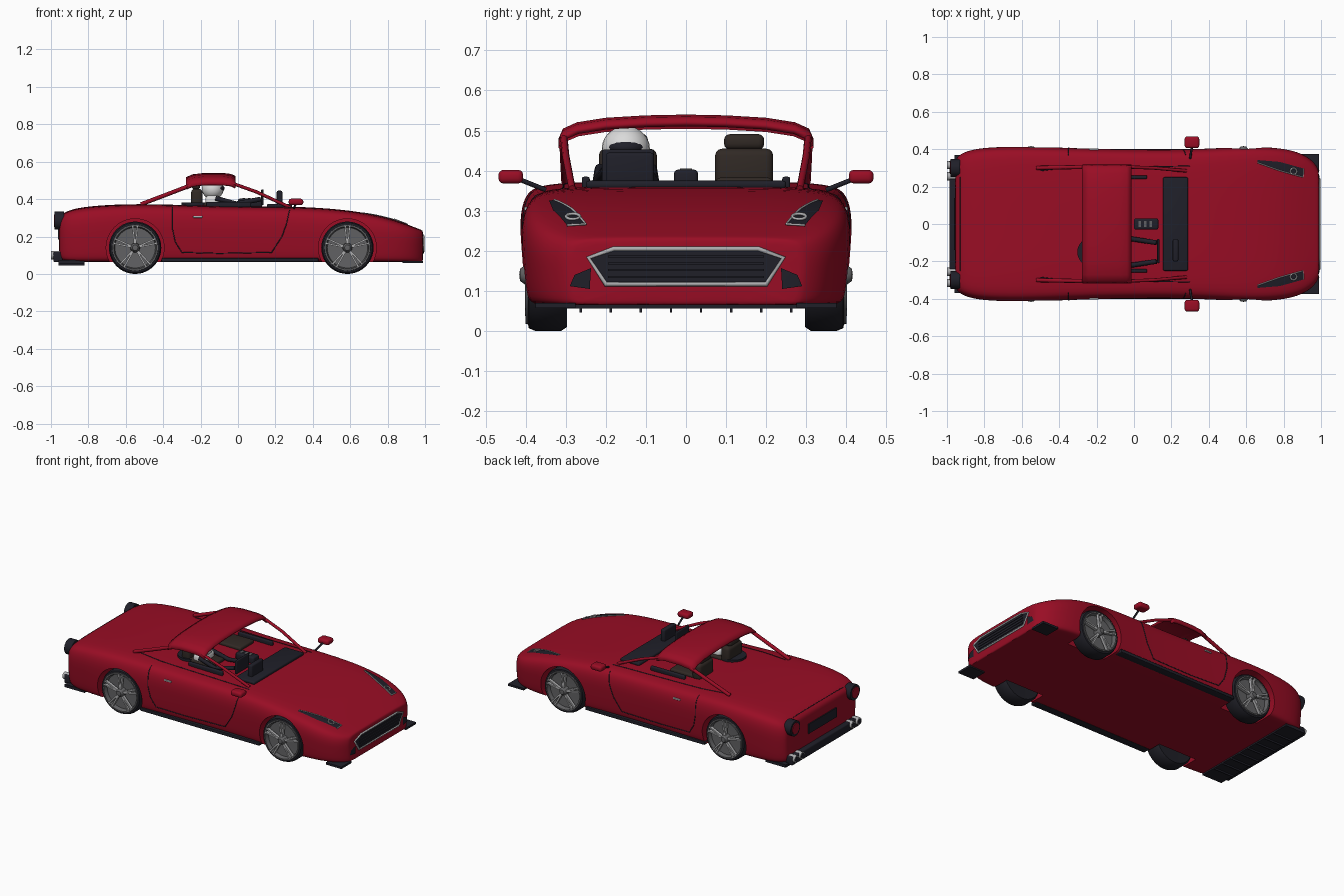
import bpy, bmesh, math
from mathutils import Vector, Matrix
from mathutils.bvhtree import BVHTree

if "Cube" in bpy.data.objects:
    bpy.data.objects.remove(bpy.data.objects["Cube"])


def material(name, r, g, b):
    m = bpy.data.materials.new(name)
    m.use_nodes = True
    m.diffuse_color = (r, g, b, 1)
    m.node_tree.nodes["Principled BSDF"].inputs["Base Color"].default_value = (r, g, b, 1)
    return m


RED = material("red paint", 0.32, 0.004, 0.018)
DARK = material("dark trim", 0.014, 0.014, 0.022)
BROWN = material("brown leather", 0.03, 0.022, 0.018)
TYRE = material("tyre rubber", 0.014, 0.014, 0.02)
GREY = material("rim grey", 0.12, 0.12, 0.125)
SILVER = material("silver metal", 0.42, 0.42, 0.43)
WHITE = material("helmet white", 0.7, 0.7, 0.7)
SIDES = ((1, "left"), (-1, "right"))


def add(name, bm, mat, angle=35):
    bmesh.ops.recalc_face_normals(bm, faces=bm.faces)
    me = bpy.data.meshes.new(name)
    bm.to_mesh(me)
    bm.free()
    me.shade_smooth()
    me.set_sharp_from_angle(angle=math.radians(angle))
    me.materials.append(mat)
    ob = bpy.data.objects.new(name, me)
    bpy.context.collection.objects.link(ob)
    return ob


def box(name, centre, size, mat, round_by=0.0, rot=None):
    bm = bmesh.new()
    bmesh.ops.create_cube(bm, size=1, matrix=Matrix.Diagonal((*size, 1)))
    if round_by:
        bmesh.ops.bevel(bm, geom=bm.edges[:], offset=round_by, segments=3, profile=0.5, affect='EDGES')
    bm.transform(Matrix.Translation(centre) @ (rot or Matrix()))
    return add(name, bm, mat)


def cylinder(name, centre, radius, depth, axis, mat, segments=32):
    bm = bmesh.new()
    turn = Vector((0, 0, 1)).rotation_difference(Vector(axis)).to_matrix().to_4x4()
    bmesh.ops.create_cone(bm, cap_ends=True, segments=segments, radius1=radius, radius2=radius,
                          depth=depth, matrix=Matrix.Translation(centre) @ turn)
    return add(name, bm, mat)


def ball(name, centre, size, mat):
    bm = bmesh.new()
    bmesh.ops.create_uvsphere(bm, u_segments=24, v_segments=14, radius=1,
                              matrix=Matrix.Translation(centre) @ Matrix.Diagonal((*size, 1)))
    return add(name, bm, mat)


def tube(name, points, radius, mat, closed=False):
    cu = bpy.data.curves.new(name, 'CURVE')
    cu.dimensions = '3D'
    cu.bevel_depth = radius
    cu.bevel_resolution = 2
    cu.use_fill_caps = True
    sp = cu.splines.new('POLY')
    sp.points.add(len(points) - 1)
    for p, co in zip(sp.points, points):
        p.co = (*co, 1)
    sp.use_cyclic_u = closed
    cu.materials.append(mat)
    ob = bpy.data.objects.new(name, cu)
    bpy.context.collection.objects.link(ob)
    return ob


def lathe(name, profile, x, z, side, mat):
    bm = bmesh.new()
    vs = [bm.verts.new((r, y, 0)) for r, y in profile]
    es = [bm.edges.new(p) for p in zip(vs, vs[1:])]
    bmesh.ops.spin(bm, geom=vs + es, cent=(0, 0, 0), axis=(0, 1, 0), angle=math.tau, steps=40)
    bmesh.ops.remove_doubles(bm, verts=bm.verts, dist=0.0002)
    bm.transform(Matrix.Translation((x, 0, z)) @ Matrix.Diagonal((1, side, 1, 1)))
    return add(name, bm, mat)


def grid_surface(bm, rows):
    rows = [[bm.verts.new(p) for p in row] for row in rows]
    for a, b in zip(rows, rows[1:]):
        for i in range(len(a) - 1):
            bm.faces.new((a[i], a[i + 1], b[i + 1], b[i]))
    return rows


# Body shell: lofted stations of (x, half width, bottom, top)
stations = [(-.957, .33, .10, .29), (-.95, .355, .075, .315), (-.9, .39, .065, .345), (-.78, .41, .065, .365),
            (-.55, .413, .065, .376), (-.25, .4, .065, .367), (.05, .395, .065, .361), (.3, .395, .065, .361),
            (.55, .41, .065, .347), (.75, .41, .065, .315), (.88, .385, .065, .275), (.955, .34, .065, .245),
            (.985, .295, .065, .234), (.99, .28, .07, .226)]
section = [(0, 0), (.8, 0), (.95, 0), (.98, .1), (1, .45), (1.01, .7), (.98, .9), (.89, .985), (.5, 1), (0, 1)]
bm = bmesh.new()
loops = []
for x, w, zb, zt in stations:
    half = [(x, w * a, zb + (zt - zb) * b) for a, b in section]
    loop = half + [(px, -py, pz) for px, py, pz in half[-2:0:-1]]
    loops.append([bm.verts.new(p) for p in loop])
for a, b in zip(loops, loops[1:]):
    for i in range(len(a)):
        j = (i + 1) % len(a)
        bm.faces.new((a[i], a[j], b[j], b[i]))
bm.faces.new(loops[0])
bm.faces.new(loops[-1])
body = add("body", bm, RED)
body.modifiers.new("smooth", 'SUBSURF').levels = 2
bpy.context.view_layer.update()
skin = BVHTree.FromObject(body, bpy.context.evaluated_depsgraph_get())


def on_skin(start, direction, lift=0.0):
    hit = skin.ray_cast(Vector(start), Vector(direction))
    return (hit[0] if hit[0] else Vector(start)) - Vector(direction) * lift


def path(pts, steps=8):
    out = [Vector(a).lerp(Vector(b), i / steps) for a, b in zip(pts, pts[1:]) for i in range(steps)]
    return out + [Vector(pts[-1])]


# Wheel wells
bpy.context.view_layer.objects.active = body
cutters = []
WHEELS = ((.585, "front"), (-.55, "rear"))
for x, end in WHEELS:
    for s, side in SIDES:
        c = cylinder("well_cutter", (x, s * .38, .14), .155, .22, (0, 1, 0), RED, 48)
        c.hide_render = True
        cutters.append(c)
        mod = body.modifiers.new("well", 'BOOLEAN')
        mod.operation = 'DIFFERENCE'
        mod.object = c
for mod in list(body.modifiers):
    bpy.ops.object.modifier_apply(modifier=mod.name)
for c in cutters:
    bpy.data.objects.remove(c)
body.data.shade_smooth()
body.data.set_sharp_from_angle(angle=math.radians(35))

# Wheels with five split spokes
for x, end in WHEELS:
    for s, side in SIDES:
        tag = f"{end}_{side}_"
        lathe(tag + "tyre", [(0, .3), (.13, .297), (.14, .312), (.14, .375), (.133, .392), (.118, .395),
                             (.115, .37)], x, .14, s, TYRE)
        lathe(tag + "rim", [(.124, .39), (.122, .4), (.114, .4), (.108, .375), (0, .37)], x, .14, s, GREY)
        lathe(tag + "hub", [(.026, .37), (.024, .402), (.015, .414), (0, .416)], x, .14, s, GREY)
        for k in range(5):
            for lean in (-.11, .11):
                turn = Matrix.Rotation(math.tau * k / 5 + lean, 4, 'Y')
                pos = Vector((x, s * .392, .14)) + turn @ Vector((0, 0, .068))
                box(tag + "spoke", pos, (.009, .018, .096), SILVER, 0, turn)

# Roof band and pillars
arch = [(.312, .476), (.302, .5), (.27, .514), (.2, .525), (.1, .531), (0, .533)]
arch += [(-y, z) for y, z in arch[-2::-1]]
bm = bmesh.new()
grid_surface(bm, [[(x, y, z - d) for y, z in arch]
                  for x, d in ((-.275, .022), (-.24, .007), (-.18, 0), (-.08, 0), (-.04, .005), (-.015, .016))])
roof = add("roof", bm, RED, 60)
sol = roof.modifiers.new("thickness", 'SOLIDIFY')
sol.thickness = .014
sol.offset = 0
for s, side in SIDES:
    tube(side + "_windscreen_pillar", [(-.04, s * .305, .488), (.1, s * .3, .438), (.28, s * .284, .355)], .009, RED)
    tube(side + "_rear_pillar", [(-.25, s * .305, .475), (-.38, s * .303, .425), (-.52, s * .3, .372)], .011, RED)

    # Panel gaps, drawn on the shell
    door = [(-.35, 0, .355), (-.35, 0, .24), (-.335, 0, .17), (-.3, 0, .115), (-.1, 0, .11), (.18, 0, .115),
            (.235, 0, .2), (.26, 0, .27), (.275, 0, .34)]
    tube(side + "_door_gap", [on_skin((p.x, s, p.z), (0, -s, 0)) for p in path(door)], .0025, DARK)
    sill = [(-.5, s * .285, 1), (-.33, s * .305, 1), (0, s * .305, 1), (.3, s * .31, 1)]
    tube(side + "_sill_gap", [on_skin(p, (0, 0, -1)) for p in path(sill)], .0025, DARK)
    box(side + "_door_handle", on_skin((-.215, s, .305), (0, -s, 0)), (.05, .012, .01), SILVER, .003)
    box(side + "_side_skirt", (.01, s * .375, .074), (.84, .05, .02), DARK, .004)

    # Mirrors
    box(side + "_mirror", (.31, s * .437, .385), (.078, .062, .034), RED, .013)
    tube(side + "_mirror_arm", [(.3, s * .35, .352), (.31, s * .415, .378)], .006, DARK)

    # Headlights: dark strip with silver edge and round lens
    outer = path([(.66, s * .342, 1), (.78, s * .332, 1), (.905, s * .297, 1)])
    inner = path([(.66, s * .328, 1), (.78, s * .285, 1), (.905, s * .25, 1)])
    bm = bmesh.new()
    rows = [[on_skin(a.lerp(b, t / 4), (0, 0, -1), .004) for t in range(5)] for a, b in zip(outer, inner)]
    grid_surface(bm, rows)
    add(side + "_headlight", bm, DARK)
    rim = [r[-1] for r in rows] + [rows[-1][2], rows[-1][0]]
    tube(side + "_headlight_edge", rim, .003, SILVER)
    lens = on_skin((.853, s * .282, 1), (0, 0, -1), .006)
    tube(side + "_headlight_lens", [lens + Vector((math.cos(a) * .017, math.sin(a) * .017, -.4 * math.cos(a) * .017))
                                    for a in (math.tau * i / 20 for i in range(20))], .004, SILVER, True)

    # Front splitter corner and bumper intake
    box(side + "_splitter", (.935, s * .325, .064), (.11, .1, .013), DARK)
    bm = bmesh.new()
    top = path([(1.2, s * .237, .157), (1.2, s * .278, .14)], 5)
    low = path([(1.2, s * .24, .105), (1.2, s * .29, .112)], 5)
    grid_surface(bm, [[on_skin(a.lerp(b, t / 4), (-1, 0, 0), .005) for t in range(5)] for a, b in zip(top, low)])
    add(side + "_bumper_intake", bm, DARK)

    # Tail lights and twin exhausts
    cylinder(side + "_tail_light_ring", (-.955, s * .3, .285), .048, .05, (1, 0, 0), DARK)
    cylinder(side + "_tail_light", (-.98, s * .3, .285), .034, .008, (1, 0, 0), RED)
    for y in (.255, .315):
        cylinder(side + "_exhaust", (-.97, s * y, .1), .022, .06, (1, 0, 0), SILVER, 20)
        cylinder(side + "_exhaust_bore", (-.998, s * y, .1), .016, .006, (1, 0, 0), DARK, 20)

# Grille: backing, slats and frame
hexagon = [(.18, .205), (.243, .183), (.2, .117), (-.2, .117), (-.243, .183), (-.18, .205)]
bm = bmesh.new()
face = bm.faces.new([bm.verts.new((.97, y, z)) for y, z in hexagon])
ext = bmesh.ops.extrude_face_region(bm, geom=[face])
bmesh.ops.translate(bm, vec=(.021, 0, 0), verts=[v for v in ext["geom"] if isinstance(v, bmesh.types.BMVert)])
add("grille", bm, DARK)
tube("grille_frame", [(.99, y, z) for y, z in hexagon], .006, SILVER, True)
for z in (.135, .152, .169, .186):
    box("grille_slat", (.991, 0, z), (.008, .39, .005), DARK)

# Rear bumper, number panel and diffuser
box("rear_bumper", (-.962, 0, .09), (.05, .68, .055), DARK, .008)
box("rear_panel", (-.957, 0, .215), (.012, .28, .06), DARK)
box("diffuser", (-.89, 0, .065), (.14, .74, .018), DARK)
for i in range(8):
    box("diffuser_fin", (-.89, (i - 3.5) * .075, .054), (.14, .006, .016), DARK)
boot = [on_skin((-.93, y / 20, 1), (0, 0, -1)) for y in range(-5, 6)]
tube("boot_gap", boot, .002, DARK)

# Cockpit
box("dashboard", (.222, 0, .365), (.135, .5, .02), DARK, .008)
box("instrument_hood", (.222, -.14, .405), (.03, .12, .08), DARK, .008)
box("steering_panel", (.13, -.145, .41), (.012, .13, .085), DARK, .005)
box("centre_console", (.065, 0, .38), (.13, .06, .045), DARK, .01)
for i in range(3):
    box("console_button", (.03 + i * .03, 0, .403), (.014, .03, .004), GREY)
for s, side in SIDES:
    box(side + "_armrest", (-.05, s * .25, .37), (.24, .02, .03), DARK, .006)
    box(side + "_seat_back", (-.22, s * .145, .405), (.06, .145, .1), BROWN, .018)
    box(side + "_headrest", (-.225, s * .145, .472), (.045, .1, .038), BROWN, .014)
    box(side + "_seat_cushion", (-.12, s * .145, .37), (.17, .14, .025), BROWN, .01)
cylinder("seat_ring", (-.225, -.15, .372), .078, .018, (0, 0, 1), DARK)

# Driver
ball("driver_helmet", (-.135, -.15, .455), (.058, .06, .056), WHITE)
ball("driver_visor", (-.125, -.15, .458), (.054, .052, .025), DARK)
box("helmet_stripe", (-.135, -.15, .508), (.05, .014, .006), RED)
box("driver_torso", (-.135, -.15, .39), (.08, .12, .06), WHITE, .02)
for s in (-1, 1):
    tube("driver_arm", [(-.12, -.15 + s * .065, .405), (-.01, -.15 + s * .07, .375), (.12, -.15 + s * .05, .4)],
         .013, DARK)
